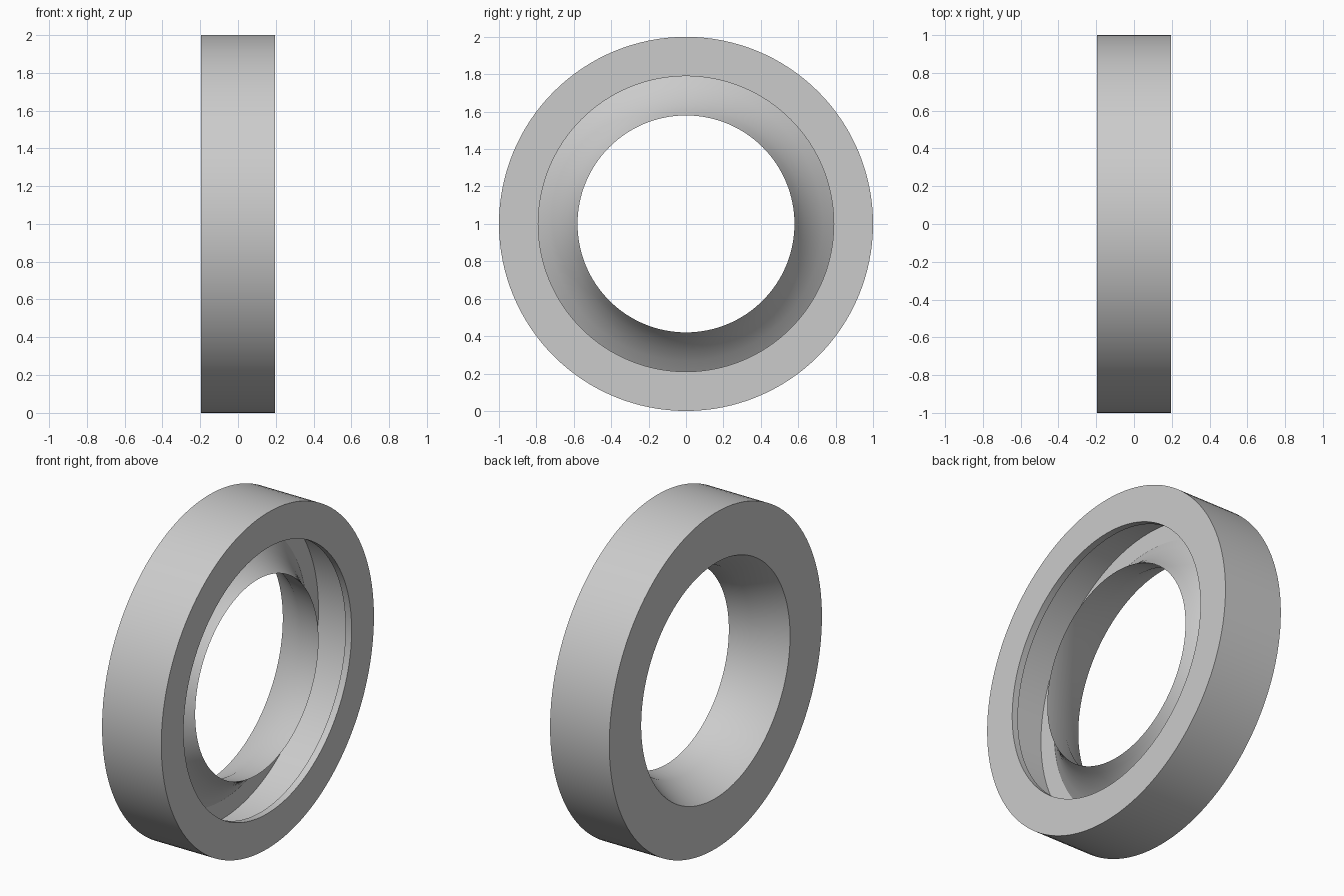
import bpy, bmesh, math

if "Cube" in bpy.data.objects:
    bpy.data.objects.remove(bpy.data.objects["Cube"])

SEGMENTS = 128
CENTRE_Z = 1.0

grey = bpy.data.materials.new("light grey")
grey.diffuse_color = (0.6, 0.6, 0.6, 1)
grey.use_nodes = True
grey.node_tree.nodes["Principled BSDF"].inputs["Base Color"].default_value = grey.diffuse_color

# Cross-section as (x, radius), closed loop around the axis along x
profile = [
    (-0.195, 0.70), (-0.195, 1.00),             # back face
    (0.195, 1.00), (0.195, 0.79),               # outer rim and front face
    (0.155, 0.79), (0.155, 0.90),               # front flange, undercut
    (-0.10, 0.90), (-0.10, 0.79),               # groove wall and floor
    (-0.06, 0.732), (-0.01, 0.675), (0.04, 0.632),
    (0.08, 0.604), (0.124, 0.58),               # flared outside of the lip
    (-0.01, 0.60),                              # throat, then back cone
]


def lathe(name, points, material):
    bm = bmesh.new()
    rings = []
    for i in range(SEGMENTS):
        a = 2 * math.pi * i / SEGMENTS
        rings.append([bm.verts.new((x, r * math.cos(a), r * math.sin(a)))
                      for x, r in points])
    n = len(points)
    for i in range(SEGMENTS):
        a, b = rings[i], rings[(i + 1) % SEGMENTS]
        for j in range(n):
            k = (j + 1) % n
            bm.faces.new((a[j], a[k], b[k], b[j]))
    bmesh.ops.recalc_face_normals(bm, faces=bm.faces)
    mesh = bpy.data.meshes.new(name)
    bm.to_mesh(mesh)
    bm.free()
    mesh.materials.append(material)
    obj = bpy.data.objects.new(name, mesh)
    bpy.context.collection.objects.link(obj)
    return obj


# Ring seal with an inner lip
seal = lathe("lip_seal_ring", profile, grey)
seal.location.z = CENTRE_Z
bpy.context.view_layer.objects.active = seal
seal.select_set(True)
bpy.ops.object.shade_smooth_by_angle(angle=math.radians(30))
